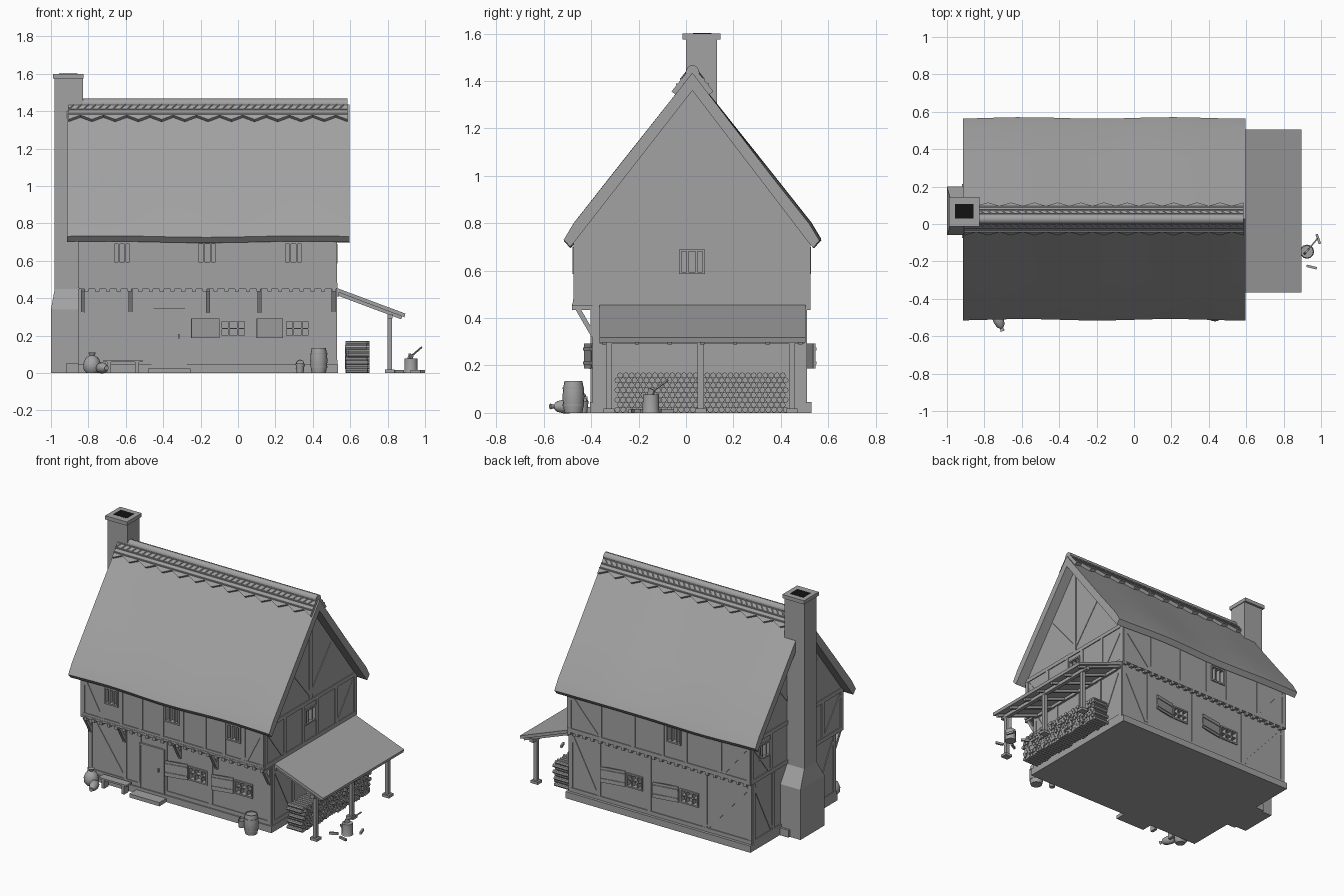
import bpy, bmesh, math, random
from mathutils import Vector, Matrix

random.seed(4)
if "Cube" in bpy.data.objects:
    bpy.data.objects.remove(bpy.data.objects["Cube"])


def material(name, v):
    m = bpy.data.materials.new(name)
    m.use_nodes = True
    m.diffuse_color = (v, v, v, 1)
    m.node_tree.nodes["Principled BSDF"].inputs["Base Color"].default_value = (v, v, v, 1)
    return m


GREY, BLACK = material("plain_grey", 0.36), material("soot_black", 0.006)


def finish(name, bm, mat=GREY, smooth=False):
    bmesh.ops.recalc_face_normals(bm, faces=bm.faces)
    me = bpy.data.meshes.new(name)
    bm.to_mesh(me)
    bm.free()
    me.materials.append(mat)
    ob = bpy.data.objects.new(name, me)
    bpy.context.collection.objects.link(ob)
    if smooth:
        bpy.ops.object.select_all(action="DESELECT")
        ob.select_set(True)
        bpy.context.view_layer.objects.active = ob
        bpy.ops.object.shade_smooth_by_angle(angle=math.radians(40))
    return ob


def add_box(bm, x0, x1, y0, y1, z0, z1):
    mid = Vector((x0 + x1, y0 + y1, z0 + z1)) / 2
    bmesh.ops.create_cube(bm, size=1, matrix=Matrix.Translation(mid) @ Matrix.Diagonal((x1 - x0, y1 - y0, z1 - z0, 1)))


def add_beam(bm, p, q, w, d):
    # Square-cut stick from p to q: w in the plane of the wall, d across it
    p, q = Vector(p), Vector(q)
    rot = (q - p).to_track_quat("Z", "Y").to_matrix().to_4x4()
    bmesh.ops.create_cube(bm, size=1, matrix=Matrix.Translation((p + q) / 2) @ rot @ Matrix.Diagonal((d, w, (q - p).length, 1)))


def boxes(name, *dims, mat=GREY):
    bm = bmesh.new()
    for d in dims:
        add_box(bm, *d)
    return finish(name, bm, mat)


def loft(name, rings, smooth=False):
    bm = bmesh.new()
    vs = [[bm.verts.new(p) for p in r] for r in rings]
    n = len(vs[0])
    for a, b in zip(vs, vs[1:]):
        for i in range(n):
            bm.faces.new((a[i], a[(i + 1) % n], b[(i + 1) % n], b[i]))
    bm.faces.new(vs[0])
    bm.faces.new(vs[-1])
    return finish(name, bm, GREY, smooth)


def turned(name, x, y, profile, sides=16, smooth=True):
    return loft(name, [[(x + r * math.cos(math.tau * i / sides), y + r * math.sin(math.tau * i / sides), z)
                        for i in range(sides)] for r, z in profile], smooth)


# Walls: each face is (axis, plane, outward sign)
FRONT_LOW, FRONT_UP = ("y", -0.39, -1), ("y", -0.47, -1)
BACK_LOW, BACK_UP = ("y", 0.505, 1), ("y", 0.52, 1)
RIGHT, LEFT = ("x", 0.525, 1), ("x", -0.85, -1)


def on_wall(face, u0, u1, z0, z1, lo, hi):
    axis, d, s = face
    a, b = sorted((d + s * lo, d + s * hi))
    return (a, b, u0, u1, z0, z1) if axis == "x" else (u0, u1, a, b, z0, z1)


def on_point(face, u, z):
    axis, d, s = face
    return (d, u, z) if axis == "x" else (u, d, z)


def house_block(name, outline):
    return loft(name, [[(x, y, z) for y, z in outline] for x in (-0.85, 0.525)])


lower = house_block("lower_storey", [(-0.39, 0.02), (0.505, 0.02), (0.505, 0.45), (-0.39, 0.45)])
upper = house_block("upper_storey", [(-0.47, 0.45), (0.52, 0.45), (0.52, 0.735), (0.027, 1.37), (-0.47, 0.735)])
boxes("stone_plinth", (-0.855, 0.535, -0.405, 0.53, 0, 0.045))

# Windows: recess, frame and bars
WINDOWS = [(lower, FRONT_LOW, -0.095, 0.045, 0.19, 0.285), (lower, FRONT_LOW, 0.25, 0.385, 0.19, 0.285),
           (lower, BACK_LOW, -0.03, 0.09, 0.19, 0.285), (lower, BACK_LOW, -0.45, -0.31, 0.19, 0.285),
           (upper, FRONT_UP, -0.67, -0.57, 0.585, 0.7), (upper, FRONT_UP, -0.22, -0.11, 0.585, 0.7),
           (upper, FRONT_UP, 0.245, 0.35, 0.585, 0.7), (upper, BACK_UP, -0.33, -0.22, 0.585, 0.7),
           (upper, RIGHT, -0.03, 0.08, 0.585, 0.69), (upper, LEFT, 0.32, 0.43, 0.585, 0.69)]
for wall, face, u0, u1, z0, z1 in WINDOWS:
    cutter = boxes("window_cutter", on_wall(face, u0, u1, z0, z1, -0.03, 0.05))
    mod = wall.modifiers.new("recess", "BOOLEAN")
    mod.operation, mod.object, mod.solver = "DIFFERENCE", cutter, "EXACT"
    bpy.context.view_layer.objects.active = wall
    bpy.ops.object.modifier_apply(modifier=mod.name)
    bpy.data.objects.remove(cutter)
    t, w = 0.01, u1 - u0
    parts = [on_wall(face, u0, u1, z, z + t, -0.03, 0.008) for z in (z0, z1 - t)]
    parts += [on_wall(face, u, u + t, z0, z1, -0.03, 0.008) for u in (u0, u1 - t)]
    parts += [on_wall(face, u0 + w * f - 0.004, u0 + w * f + 0.004, z0, z1, -0.03, 0.002) for f in (0.33, 0.67)]
    if wall is lower:
        parts.append(on_wall(face, u0, u1, z0 + 0.045, z0 + 0.052, -0.03, 0))
    boxes("window_frame", *parts)

# Open shutters, swung slightly off the wall
for face, hinge, tip in ((FRONT_LOW, -0.1, -0.25), (FRONT_LOW, 0.24, 0.1), (BACK_LOW, 0.1, 0.26), (BACK_LOW, -0.3, -0.13)):
    y, s = face[1], face[2]
    bm = bmesh.new()
    add_beam(bm, (hinge, y + s * 0.006, 0.24), (tip, y + s * 0.036, 0.24), 0.105, 0.009)
    for z in (0.21, 0.27):
        add_beam(bm, (hinge, y + s * 0.011, z), (tip, y + s * 0.041, z), 0.012, 0.009)
    finish("window_shutter", bm)

# Timber framing
def timbers(name, face, posts, rails, braces, z0, z1, u0, u1):
    bm = bmesh.new()
    for u in posts:
        add_box(bm, *on_wall(face, u - 0.014, u + 0.014, z0, z1, -0.01, 0.005))
    for z in rails:
        add_box(bm, *on_wall(face, u0, u1, z, z + 0.026, -0.01, 0.006))
    for a, za, b, zb in braces:
        add_beam(bm, on_point(face, a, za), on_point(face, b, zb), 0.026, 0.008)
    finish(name, bm)


BAYS = [-0.836, -0.55, -0.26, 0.08, 0.22, 0.4, 0.511]
timbers("front_upper_timbers", FRONT_UP, [-0.836, -0.69, -0.55, -0.4, -0.24, -0.09, 0.08, 0.225, 0.37, 0.511], [0.455],
        [(-0.82, 0.7, -0.7, 0.48), (0.5, 0.7, 0.39, 0.48)], 0.46, 0.74, -0.85, 0.525)
timbers("back_upper_timbers", BACK_UP, [-0.836, -0.62, -0.36, -0.19, 0.03, 0.28, 0.511], [0.455],
        [(-0.82, 0.7, -0.64, 0.48), (0.5, 0.7, 0.3, 0.48)], 0.46, 0.74, -0.85, 0.525)
timbers("front_lower_timbers", FRONT_LOW, [-0.836, -0.575, -0.465, -0.27, 0.07, 0.511], [0.045],
        [(-0.82, 0.42, -0.6, 0.1)], 0.045, 0.45, -0.85, 0.525)
timbers("back_lower_timbers", BACK_LOW, [-0.836, -0.5, -0.08, 0.3, 0.511], [0.045],
        [(-0.82, 0.42, -0.52, 0.08), (0.5, 0.42, 0.32, 0.08)], 0.045, 0.45, -0.85, 0.525)
for side, face in (("right", RIGHT), ("left", LEFT)):
    timbers(side + "_lower_timbers", face, [-0.375, -0.16, 0.06, 0.28, 0.49], [0.045],
            [(-0.36, 0.42, -0.18, 0.08), (0.475, 0.42, 0.3, 0.08)], 0.045, 0.45, -0.39, 0.505)
    timbers(side + "_upper_timbers", face, [-0.455, -0.25, -0.05, 0.1, 0.3, 0.505], [0.455, 0.72],
            [(-0.44, 0.7, -0.27, 0.48), (0.49, 0.7, 0.32, 0.48)], 0.46, 0.74, -0.47, 0.52)
    timbers(side + "_gable_timbers", face, [0.027], [], [(0.02, 0.78, -0.2, 1.04), (0.034, 0.78, 0.254, 1.04)], 0.74, 1.33, 0, 0)

# Jetty: joist ends, beam and curved brackets
joists = [-0.81 + 0.0575 * i for i in range(24)]
boxes("jetty_joists", *[(x - 0.011, x + 0.011, y0, y1, 0.435, 0.457) for x in joists for y0, y1 in ((-0.482, -0.38), (0.49, 0.525))])
boxes("jetty_plate", (-0.85, 0.53, -0.478, -0.38, 0.45, 0.465))
bm = bmesh.new()
for x in (-0.83, -0.575, -0.16, 0.115, 0.51):
    add_beam(bm, (x, -0.393, 0.33), (x, -0.46, 0.445), 0.02, 0.02)
    add_box(bm, x - 0.01, x + 0.01, -0.402, -0.38, 0.32, 0.45)
finish("jetty_brackets", bm)

# Thatched roof with a gentle wave and flared eaves
ROOF = [(-0.512, 0.73), (-0.47, 0.80), (-0.3, 1.016), (0.027, 1.435), (0.354, 1.016), (0.525, 0.80), (0.567, 0.73),
        (0.54, 0.70), (0.515, 0.73), (0.027, 1.36), (-0.46, 0.73), (-0.485, 0.70)]
loft("thatched_roof", [[(x, y + 0.004 * math.sin(x * 8) * (abs(y) > 0.2), z + 0.004 * math.sin(x * 6 + y) * (z < 1.3))
                        for y, z in ROOF] for x in [-0.915 + 1.51 * i / 16 for i in range(17)]], True)

# Ridge saddle with pointed lower edge, rods and lattice sticks
X0, X1, RY, RZ, SLOPE = -0.905, 0.585, 0.027, 1.468, 1.27
bm = bmesh.new()
for s in (-1, 1):
    edge = []
    for i in range(25):
        x = X0 + (X1 - X0) * i / 24
        edge.append([bm.verts.new((x, RY + s * o, RZ - o * SLOPE)) for o in (0, 0.07 if i % 2 else 0.088)])
    for (a, b), (c, d) in zip(edge, edge[1:]):
        bm.faces.new((a, b, d, c) if s < 0 else (a, c, d, b))
bmesh.ops.remove_doubles(bm, verts=bm.verts, dist=0.0005)
saddle = finish("ridge_saddle", bm)
thick = saddle.modifiers.new("thickness", "SOLIDIFY")
thick.thickness, thick.offset = 0.03, -1
bm = bmesh.new()
for s in (-1, 1):
    at = lambda x, o: (x, RY + s * o, RZ + 0.002 - o * SLOPE)
    for o in (0.026, 0.048, 0.066):
        add_beam(bm, at(X0, o), at(X1, o), 0.007, 0.007)
    for i in range(38):
        x = X0 + 0.039 * i
        add_beam(bm, at(x, 0.048), at(x + 0.03, 0.026), 0.005, 0.005)
finish("ridge_rods", bm)
roll = turned("ridge_roll", 0, 0, [(0.027, X0 + 0.01), (0.027, X1)])
roll.matrix_world = Matrix.Translation((0, RY, 1.44)) @ Matrix.Rotation(math.pi / 2, 4, "Y")

# Chimney with sloping shoulders
def ring(x0, x1, y0, y1, z):
    return [(x0, y0, z), (x1, y0, z), (x1, y1, z), (x0, y1, z)]


loft("chimney", [ring(-1, -0.83, -0.06, 0.2, 0), ring(-1, -0.83, -0.06, 0.2, 0.34),
                 ring(-0.98, -0.83, 0, 0.13, 0.45), ring(-0.98, -0.83, 0, 0.13, 1.575)])
boxes("chimney_cap", (-0.988, -0.825, -0.014, 0.145, 1.575, 1.6))
boxes("chimney_flue", (-0.957, -0.858, 0.03, 0.108, 1.59, 1.602), mat=BLACK)
boxes("chimney_plinth", (-0.92, -0.85, -0.075, 0.215, 0, 0.05))

# Door, step and bench
boxes("door", (-0.45, -0.285, -0.397, -0.385, 0.045, 0.335))
boxes("door_frame", (-0.462, -0.45, -0.402, -0.385, 0.045, 0.347), (-0.285, -0.273, -0.402, -0.385, 0.045, 0.347),
      (-0.45, -0.285, -0.402, -0.385, 0.335, 0.347))
boxes("door_handle", (-0.32, -0.313, -0.408, -0.395, 0.185, 0.21))
boxes("door_step", (-0.48, -0.255, -0.48, -0.4, 0, 0.025))
boxes("bench", (-0.72, -0.51, -0.47, -0.415, 0.058, 0.07), (-0.7, -0.68, -0.465, -0.42, 0, 0.058),
      (-0.55, -0.53, -0.465, -0.42, 0, 0.058))

# Barrel, bucket and sacks
turned("barrel", 0.432, -0.475, [(0.038, 0), (0.044, 0.035), (0.046, 0.067), (0.044, 0.1), (0.038, 0.135), (0.034, 0.135), (0.034, 0.128)])
for z in (0.03, 0.1):
    turned("barrel_hoop", 0.432, -0.475, [(0.0455, z), (0.0455, z + 0.008)])
turned("bucket", 0.332, -0.435, [(0.018, 0), (0.024, 0.05), (0.02, 0.05), (0.018, 0.01)], 12)
bpy.ops.mesh.primitive_torus_add(location=(0.332, -0.435, 0.05), rotation=(math.pi / 2, 0, 0), major_radius=0.02,
                                 minor_radius=0.002, major_segments=16, minor_segments=4)
bpy.context.object.name = "bucket_handle"
bpy.context.object.data.materials.append(GREY)
SACK = [(0.03, 0), (0.046, 0.02), (0.047, 0.05), (0.035, 0.08), (0.013, 0.094), (0.02, 0.11)]
turned("standing_sack", -0.78, -0.46, SACK, 12)
lying = turned("lying_sack", 0, 0, [(r * 0.62, z) for r, z in SACK], 12)
lying.matrix_world = Matrix.Translation((-0.74, -0.47, 0.027)) @ Matrix.Rotation(0.35, 4, "Z") @ Matrix.Rotation(math.pi / 2, 4, "X")

# Lean-to roof, posts and rafters
loft("lean_to_roof", [[(x, y, z) for x, z in ((0.52, 0.458), (0.895, 0.318), (0.89, 0.298), (0.52, 0.438))] for y in (-0.365, 0.505)])
bm = bmesh.new()
for i in range(7):
    y = -0.345 + 0.138 * i
    add_beam(bm, (0.53, y, 0.425), (0.875, y, 0.296), 0.018, 0.018)
finish("lean_to_rafters", bm)
boxes("lean_to_beams", (0.798, 0.825, -0.365, 0.5, 0.293, 0.317), (0.52, 0.54, -0.365, 0.5, 0.41, 0.435))
POSTS = (-0.325, 0.062, 0.447)
boxes("lean_to_posts", *[(0.799, 0.823, y - 0.013, y + 0.013, 0, 0.3) for y in POSTS])
boxes("post_feet", *[(0.785, 0.837, y - 0.024, y + 0.024, 0, 0.018) for y in POSTS])

# Stacked firewood
bm = bmesh.new()
for row in range(8):
    for col in range(30 - row % 2):
        x, y = 0.638 + random.uniform(-0.008, 0.008), -0.29 + 0.0245 * (col + 0.5 * (row % 2))
        bmesh.ops.create_cone(bm, cap_ends=True, segments=8, radius1=0.0122, radius2=0.0122, depth=0.115,
                              matrix=Matrix.Translation((x, y, 0.013 + 0.0208 * row)) @ Matrix.Rotation(math.pi / 2, 4, "Y"))
finish("firewood_stack", bm)

# Chopping block, axe and split pieces
turned("chopping_block", 0.925, -0.148, [(0.038, 0), (0.035, 0.01), (0.034, 0.078)], 12)
bm = bmesh.new()
add_beam(bm, (0.92, -0.15, 0.085), (0.982, -0.077, 0.138), 0.007, 0.007)
add_beam(bm, (0.918, -0.152, 0.07), (0.926, -0.143, 0.1), 0.03, 0.01)
finish("axe", bm)
bm = bmesh.new()
for x, y, a in ((0.95, -0.23, -0.25), (0.985, -0.08, 1.9), (0.86, -0.2, 0.5), (0.85, -0.09, -0.6)):
    v = Vector((math.cos(a), math.sin(a), 0)) * 0.028
    add_beam(bm, Vector((x, y, 0.008)) - v, Vector((x, y, 0.008)) + v, 0.015, 0.013)
finish("split_logs", bm)
